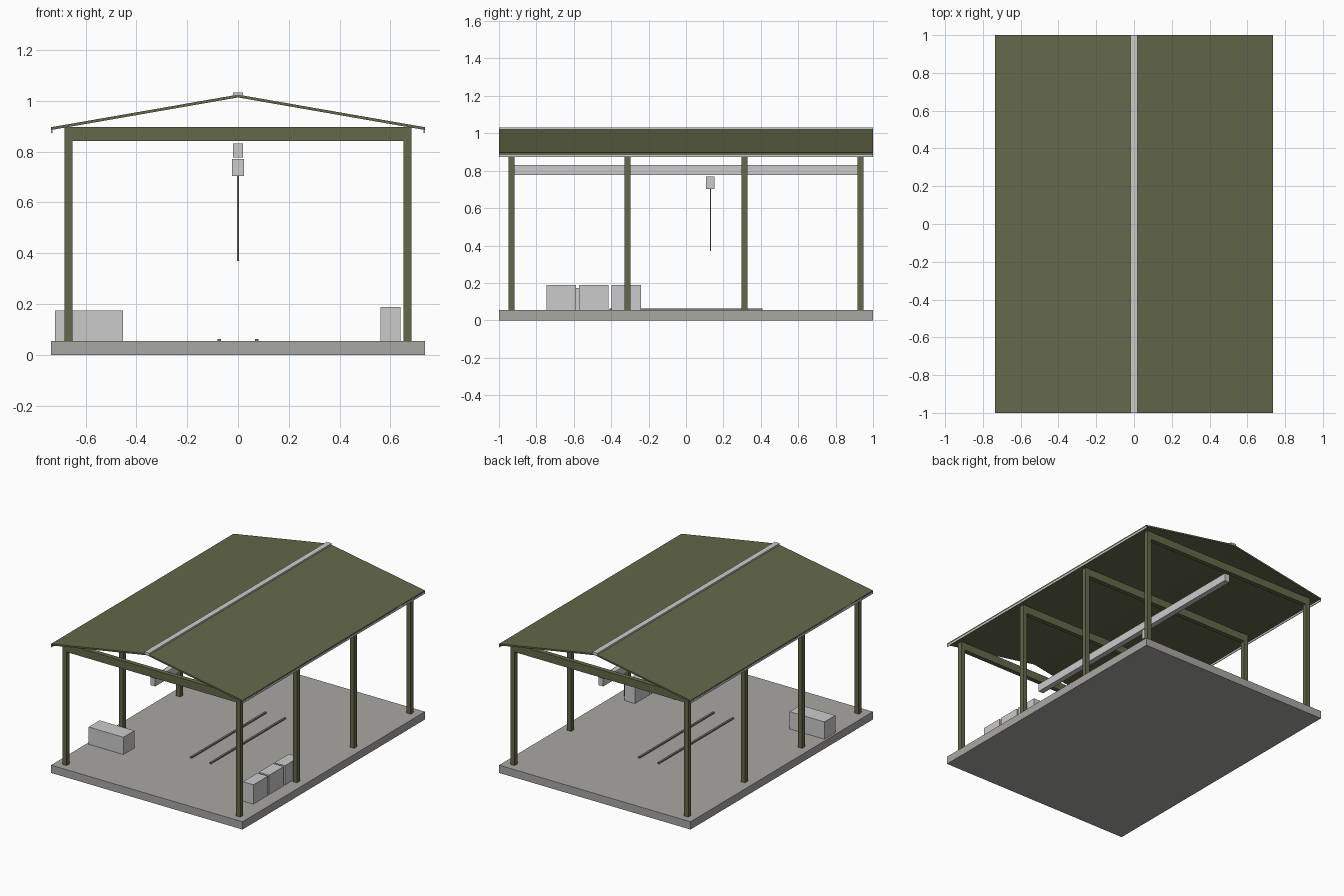
import bpy, bmesh

if "Cube" in bpy.data.objects:
    bpy.data.objects.remove(bpy.data.objects["Cube"])


def material(name, rgb):
    m = bpy.data.materials.new(name)
    m.diffuse_color = (*rgb, 1)
    m.use_nodes = True
    m.node_tree.nodes["Principled BSDF"].inputs["Base Color"].default_value = m.diffuse_color
    return m


olive = material("olive_paint", (0.13, 0.14, 0.07))
concrete = material("concrete", (0.4, 0.39, 0.37))
dark = material("dark_steel", (0.2, 0.2, 0.2))


def finish(name, bm, mat):
    bmesh.ops.recalc_face_normals(bm, faces=bm.faces)
    mesh = bpy.data.meshes.new(name)
    bm.to_mesh(mesh)
    bm.free()
    if mat:
        mesh.materials.append(mat)
    ob = bpy.data.objects.new(name, mesh)
    bpy.context.collection.objects.link(ob)
    return ob


def box(name, x, y, z, mat=None):
    """Box from (min, max) ranges."""
    bm = bmesh.new()
    bmesh.ops.create_cube(bm, size=1)
    for v in bm.verts:
        for i, (lo, hi) in enumerate((x, y, z)):
            v.co[i] = lo if v.co[i] < 0 else hi
    return finish(name, bm, mat)


def extrude_y(name, profile, y0, y1, mat=None):
    """Closed x-z profile swept along y."""
    bm = bmesh.new()
    face = bm.faces.new([bm.verts.new((x, y0, z)) for x, z in profile])
    new = bmesh.ops.extrude_face_region(bm, geom=[face])["geom"]
    verts = [g for g in new if isinstance(g, bmesh.types.BMVert)]
    bmesh.ops.translate(bm, verts=verts, vec=(0, y1 - y0, 0))
    return finish(name, bm, mat)


FLOOR = 0.054
box("floor_slab", (-0.735, 0.735), (-1, 1), (0, FLOOR), concrete)

# Portal frames: two columns and a tie beam each
for i, y in enumerate((-0.934, -0.313, 0.313, 0.934)):
    span = (y - 0.016, y + 0.016)
    for side, s in (("left", -1), ("right", 1)):
        box(f"{side}_column_{i + 1}", sorted((s * 0.651, s * 0.683)), span,
            (FLOOR, 0.89), olive)
    box(f"tie_beam_{i + 1}", (-0.683, 0.683), span, (0.842, 0.896), olive)

# Roof halves, eave gutters and ridge cap
for side, s in (("left", -1), ("right", 1)):
    extrude_y(f"{side}_roof_sheet",
              [(0, 1.024), (s * 0.735, 0.896), (s * 0.735, 0.885), (0, 1.013)],
              -1, 1, olive)
    box(f"{side}_eave_gutter", sorted((s * 0.730, s * 0.735)), (-1, 1), (0.873, 0.896))
box("ridge_cap", (-0.019, 0.019), (-1, 1), (1.016, 1.032))

# Overhead runway, hoist and chain
box("runway_beam", (-0.019, 0.019), (-0.935, 0.935), (0.777, 0.831))
box("hoist", (-0.023, 0.023), (0.107, 0.153), (0.703, 0.77))
bm = bmesh.new()
bmesh.ops.create_cone(bm, cap_ends=True, segments=8, radius1=0.003, radius2=0.003, depth=0.335)
chain = finish("hoist_chain", bm, None)
chain.location = (0, 0.13, 0.5375)

# Floor rails
for side, x in (("left", -0.074), ("right", 0.074)):
    box(f"{side}_floor_rail", (x - 0.007, x + 0.007), (-0.41, 0.41), (FLOOR, 0.063), dark)

# Workbench and row of lockers
box("workbench", (-0.72, -0.453), (-0.61, -0.49), (FLOOR, 0.174))
for i in range(3):
    y = -0.666 + 0.173 * i
    box(f"locker_{i + 1}", (0.56, 0.64), (y - 0.079, y + 0.079), (FLOOR, 0.188))
